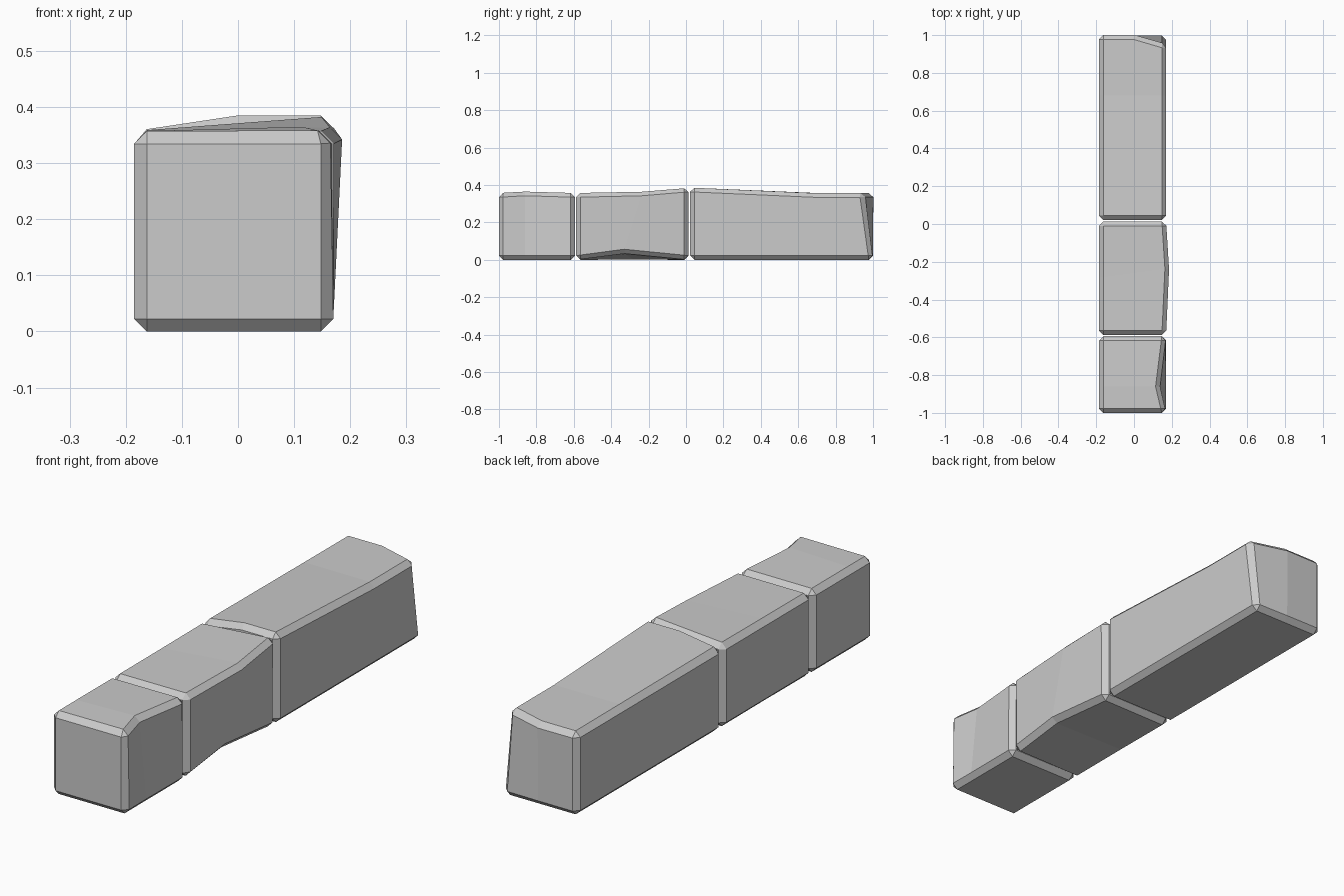
import bpy, bmesh

if "Cube" in bpy.data.objects:
    bpy.data.objects.remove(bpy.data.objects["Cube"])

BEVEL = 0.0225
L, R, H = -0.185, 0.17, 0.357   # left, right, normal height


def ring(y, **moved):
    """Cross-section at y; keyword arguments replace single corner points."""
    pts = {"bl": (L, y, 0), "bm": (0, y, 0), "br": (R, y, 0),
           "tr": (R, y, H), "tm": (0, y, H), "tl": (L, y, H)}
    pts.update(moved)
    return pts


def stone(name, rings, keys):
    """Loft the rings, cap the ends and chamfer the box edges."""
    bm = bmesh.new()
    rows = [[bm.verts.new(r[k]) for k in keys] for r in rings]
    n = len(keys)
    sharp = []
    for a, b in zip(rows, rows[1:]):
        for i in range(n):
            j = (i + 1) % n
            bm.faces.new((a[i], a[j], b[j], b[i]))
            if keys[i][1] != "m":
                sharp.append((a[i], b[i]))
    for row in (rows[0], rows[-1]):
        if n == 4:
            bm.faces.new(row)
        else:
            bm.faces.new((row[0], row[1], row[4], row[5]))
            bm.faces.new((row[1], row[2], row[3], row[4]))
        sharp += [(row[i], row[(i + 1) % n]) for i in range(n)]
    bmesh.ops.recalc_face_normals(bm, faces=bm.faces)
    edges = [bm.edges.get(p) for p in sharp]
    bmesh.ops.bevel(bm, geom=edges, offset=BEVEL, offset_type='OFFSET',
                    segments=1, profile=0.5, affect='EDGES', clamp_overlap=True)
    bmesh.ops.recalc_face_normals(bm, faces=bm.faces)
    me = bpy.data.meshes.new(name)
    bm.to_mesh(me)
    bm.free()
    ob = bpy.data.objects.new(name, me)
    bpy.context.collection.objects.link(ob)


four = ["bl", "br", "tr", "tl"]
six = ["bl", "bm", "br", "tr", "tm", "tl"]

# Short front stone with a dent in its top right edge
stone("front_stone", [
    ring(-1.0),
    ring(-0.86, tr=(0.137, -0.86, 0.365)),
    ring(-0.594)], four)

# Middle stone: bulged on the right, lower edge chipped, rising to the back
stone("middle_stone", [
    ring(-0.587),
    ring(-0.28, br=(R, -0.33, 0.034), tr=(0.186, -0.235, 0.365)),
    ring(0.013, tr=(R, 0.013, 0.386))], four)

# Long back stone: raised front right, back right corner leaning in
stone("back_stone", [
    ring(0.022, tm=(0, 0.022, 0.386), tr=(R, 0.022, 0.386)),
    ring(0.68),
    ring(1.0, tr=(R, 0.95, H))], six)
